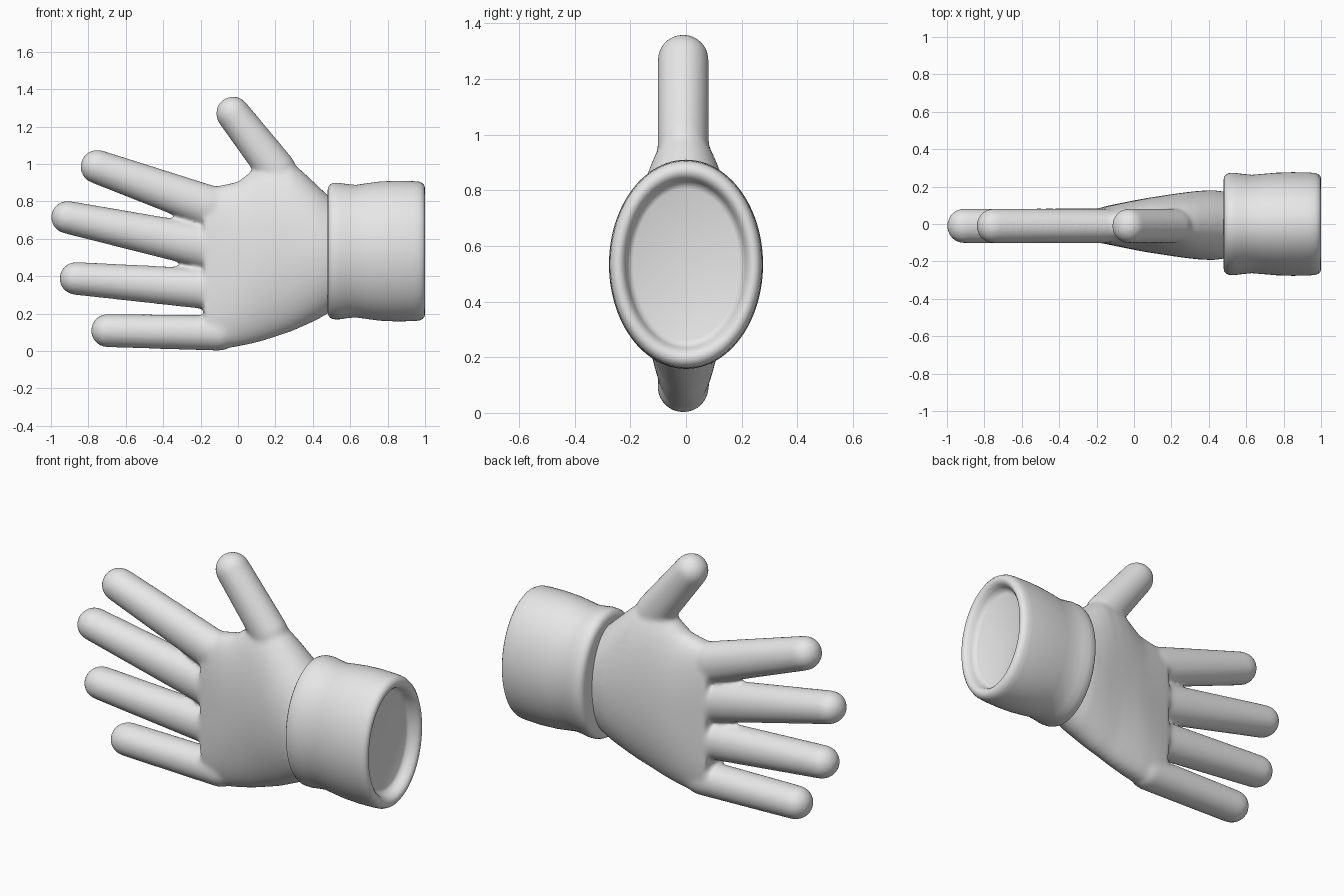
import bpy, bmesh, math
from mathutils import Vector

if "Cube" in bpy.data.objects:
    bpy.data.objects.remove(bpy.data.objects["Cube"])

grey = bpy.data.materials.new("light grey")
grey.diffuse_color = (0.8, 0.8, 0.8, 1)
grey.use_nodes = True
grey.node_tree.nodes["Principled BSDF"].inputs["Base Color"].default_value = grey.diffuse_color


def finish(name, bm):
    """Turn a bmesh into a named grey object."""
    bmesh.ops.recalc_face_normals(bm, faces=bm.faces)
    mesh = bpy.data.meshes.new(name)
    bm.to_mesh(mesh)
    bm.free()
    mesh.materials.append(grey)
    obj = bpy.data.objects.new(name, mesh)
    bpy.context.collection.objects.link(obj)
    mesh.shade_smooth()
    return obj


def loft(bm, rings, count):
    """Skin rings of (x, centre y, centre z, half y, half z, squareness) and cap both ends."""
    loops = []
    for x, cy, cz, ry, rz, n in rings:
        loop = []
        for i in range(count):
            a = 2 * math.pi * i / count
            c, s = math.cos(a), math.sin(a)
            y = math.copysign(abs(c) ** (2 / n), c) * ry
            z = math.copysign(abs(s) ** (2 / n), s) * rz
            loop.append(bm.verts.new((x, cy + y, cz + z)))
        loops.append(loop)
    for a, b in zip(loops, loops[1:]):
        for i in range(count):
            j = (i + 1) % count
            bm.faces.new((a[i], a[j], b[j], b[i]))
    bm.faces.new(loops[0])
    bm.faces.new(loops[-1])


def finger(bm, tip, tip_r, base, base_r):
    """Tapered capsule of even depth between two (x, z) points."""
    part = bmesh.new()
    for (x, z), r in ((tip, tip_r), (base, base_r)):
        new = bmesh.ops.create_uvsphere(part, u_segments=32, v_segments=20, radius=r)["verts"]
        for v in new:
            v.co.y *= 0.093 / r
            v.co += Vector((x, -0.01, z))
    out = bmesh.ops.convex_hull(part, input=part.verts)
    loose = [v for v in set(out["geom_interior"] + out["geom_unused"])
             if isinstance(v, bmesh.types.BMVert)]
    bmesh.ops.delete(part, geom=loose, context='VERTS')
    inner = [f for f in part.faces if all(len(e.link_faces) > 2 for e in f.edges)]
    bmesh.ops.delete(part, geom=inner, context='FACES')
    bmesh.ops.recalc_face_normals(part, faces=part.faces)
    temp = bpy.data.meshes.new("temp")
    part.to_mesh(temp)
    part.free()
    bm.from_mesh(temp)
    bpy.data.meshes.remove(temp)


# Palm: x, bottom, top, half depth, squareness
palm = [(-0.18, 0.02, 0.87, 0.095, 3.2), (-0.10, 0.01, 0.883, 0.112, 2.8),
        (0.0, 0.024, 0.905, 0.132, 2.4), (0.07, 0.038, 0.96, 0.145, 2.2),
        (0.13, 0.053, 1.01, 0.154, 2.1), (0.20, 0.075, 1.035, 0.165, 2.0),
        (0.28, 0.102, 1.015, 0.176, 2.0), (0.34, 0.128, 0.965, 0.183, 2.0),
        (0.42, 0.165, 0.89, 0.187, 2.0), (0.48, 0.20, 0.833, 0.180, 2.0),
        (0.54, 0.24, 0.79, 0.165, 2.0)]
hand = bmesh.new()
loft(hand, [(x, -0.006, (lo + hi) / 2, d, (hi - lo) / 2, n) for x, lo, hi, d, n in palm], 64)

# Four fingers and the thumb
for tip, tip_r, base, base_r in [
        ((-0.752, 0.985), 0.091, (-0.16, 0.775), 0.113),
        ((-0.912, 0.715), 0.088, (-0.18, 0.560), 0.117),
        ((-0.867, 0.388), 0.088, (-0.14, 0.330), 0.110),
        ((-0.698, 0.109), 0.089, (-0.10, 0.096), 0.095),
        ((-0.027, 1.270), 0.091, (0.205, 0.970), 0.105)]:
    finger(hand, tip, tip_r, base, base_r)

# Fuse and soften the hand
glove = finish("glove_hand", hand)
fuse = glove.modifiers.new("fuse", 'REMESH')
fuse.mode = 'VOXEL'
fuse.voxel_size = 0.012
fuse.use_smooth_shade = True
soft = glove.modifiers.new("soften", 'SMOOTH')
soft.factor = 0.5
soft.iterations = 14

# Cuff with rounded edges and a shallow recess in the open end: x, half y, half z
cuff = [(0.479, 0.19, 0.30), (0.479, 0.235, 0.325), (0.482, 0.252, 0.342),
        (0.492, 0.265, 0.357), (0.508, 0.272, 0.364), (0.54, 0.273, 0.365),
        (0.58, 0.268, 0.359), (0.63, 0.263, 0.354), (0.69, 0.268, 0.363),
        (0.76, 0.274, 0.372), (0.85, 0.277, 0.376), (0.94, 0.275, 0.374),
        (0.97, 0.272, 0.371), (0.988, 0.265, 0.362), (0.997, 0.255, 0.350),
        (1.0, 0.243, 0.336), (0.996, 0.231, 0.322), (0.985, 0.221, 0.310),
        (0.965, 0.213, 0.300), (0.945, 0.205, 0.290), (0.938, 0.190, 0.272)]
bm = bmesh.new()
loft(bm, [(x, 0.0, 0.534, ry, rz, 2.0) for x, ry, rz in cuff], 96)
cuff_obj = finish("cuff", bm)
bpy.context.view_layer.objects.active = cuff_obj
cuff_obj.select_set(True)
bpy.ops.object.shade_smooth_by_angle(angle=math.radians(50))
